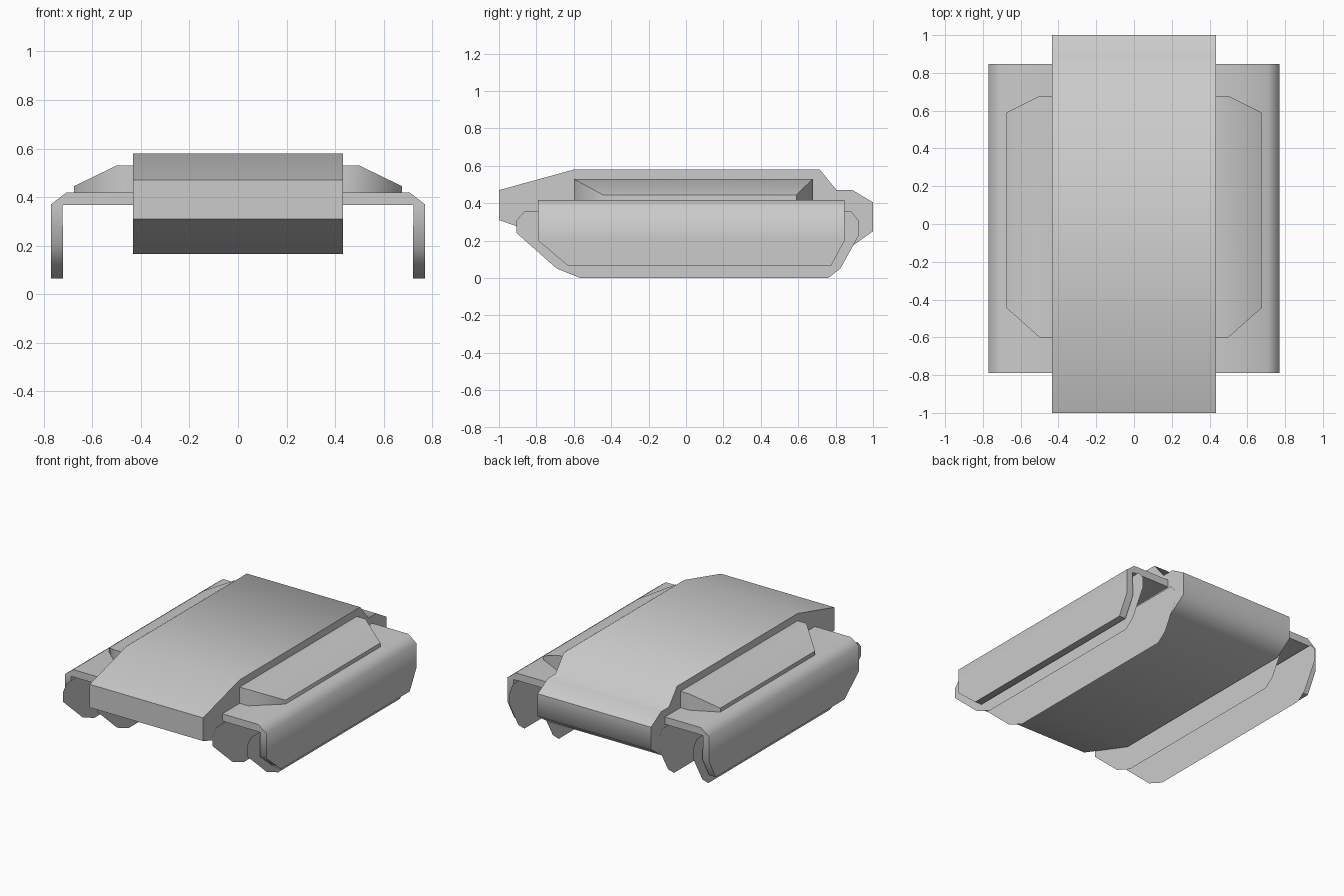
import bpy, bmesh

if "Cube" in bpy.data.objects:
    bpy.data.objects.remove(bpy.data.objects["Cube"])


def make(name, verts, faces, mirror=True, recalc=True):
    bm = bmesh.new()
    vs = [bm.verts.new(v) for v in verts]
    for f in faces:
        bm.faces.new([vs[i] for i in f])
    if recalc:
        bmesh.ops.recalc_face_normals(bm, faces=bm.faces)
    me = bpy.data.meshes.new(name)
    bm.to_mesh(me)
    bm.free()
    ob = bpy.data.objects.new(name, me)
    bpy.context.collection.objects.link(ob)
    if mirror:
        m = ob.modifiers.new("mirror", 'MIRROR')
        m.use_mirror_merge = False
    bpy.ops.object.select_all(action='DESELECT')
    ob.select_set(True)
    bpy.context.view_layer.objects.active = ob
    bpy.ops.object.shade_smooth_by_angle(angle=1.0)
    return ob


def prism(a, b):
    """Faces joining two matching loops, with end caps."""
    n = len(a)
    faces = [list(range(n)), list(range(2 * n - 1, n - 1, -1))]
    faces += [[i, (i + 1) % n, n + (i + 1) % n, n + i] for i in range(n)]
    return a + b, faces


# Hull: side profile (y, z) extruded across the width
hull = [(-1, .31), (-1, .47), (-.6, .58), (.715, .58), (.805, .47), (.89, .47),
        (1, .405), (1, .25), (.88, .165), (-.58, .165)]
make("hull", *prism([(-.433, y, z) for y, z in hull],
                    [(.433, y, z) for y, z in hull]), mirror=False)

# Fender and skirt: outer and inner wall points with the y limits of each row
rows = [((.77, .065), (.72, .065), -.63, .775),
        ((.77, .2), (.72, .2), -.79, .848),
        ((.77, .37), (.724, .366), -.79, .848),
        ((.708, .418), (.70, .368), -.79, .848),
        ((.433, .418), (.433, .368), -.79, .848)]
verts, faces = [], []
for (ox, oz), (ix, iz), y0, y1 in rows:
    verts += [(ox, y0, oz), (ox, y1, oz), (ix, y1, iz), (ix, y0, iz)]
last = 4 * (len(rows) - 1)
for k in range(0, last, 4):
    for i in range(4):
        j = (i + 1) % 4
        faces.append([k + i, k + j, k + 4 + j, k + 4 + i])
faces += [[0, 1, 2, 3], [last, last + 3, last + 2, last + 1]]
make("fender_skirt", verts, faces)

# Stowage box on the fender: clipped corners and a sloped outer top
box = [(.433, -.6, .53), (.5, -.6, .53), (.675, -.445, .445),
       (.675, .59, .445), (.5, .678, .53), (.433, .678, .53)]
v, f = prism([(x, y, .418) for x, y, z in box], box)
f[1] = [6, 7, 10, 11]
f.append([7, 8, 9, 10])
make("fender_box", v, f)

# Tracks: flat side outlines, one near the hull and one behind the skirt
track = [(-.905, .24), (-.905, .31), (-.865, .355), (.885, .355), (.925, .305),
         (.925, .23), (.825, .05), (.76, 0), (-.565, 0), (-.69, .05)]
for name, x in (("inner_track_side", .44), ("outer_track_side", .703)):
    ring = list(range(len(track)))
    if x < .5:
        ring.reverse()
    make(name, [(x, y, z) for y, z in track], [ring], recalc=False)
